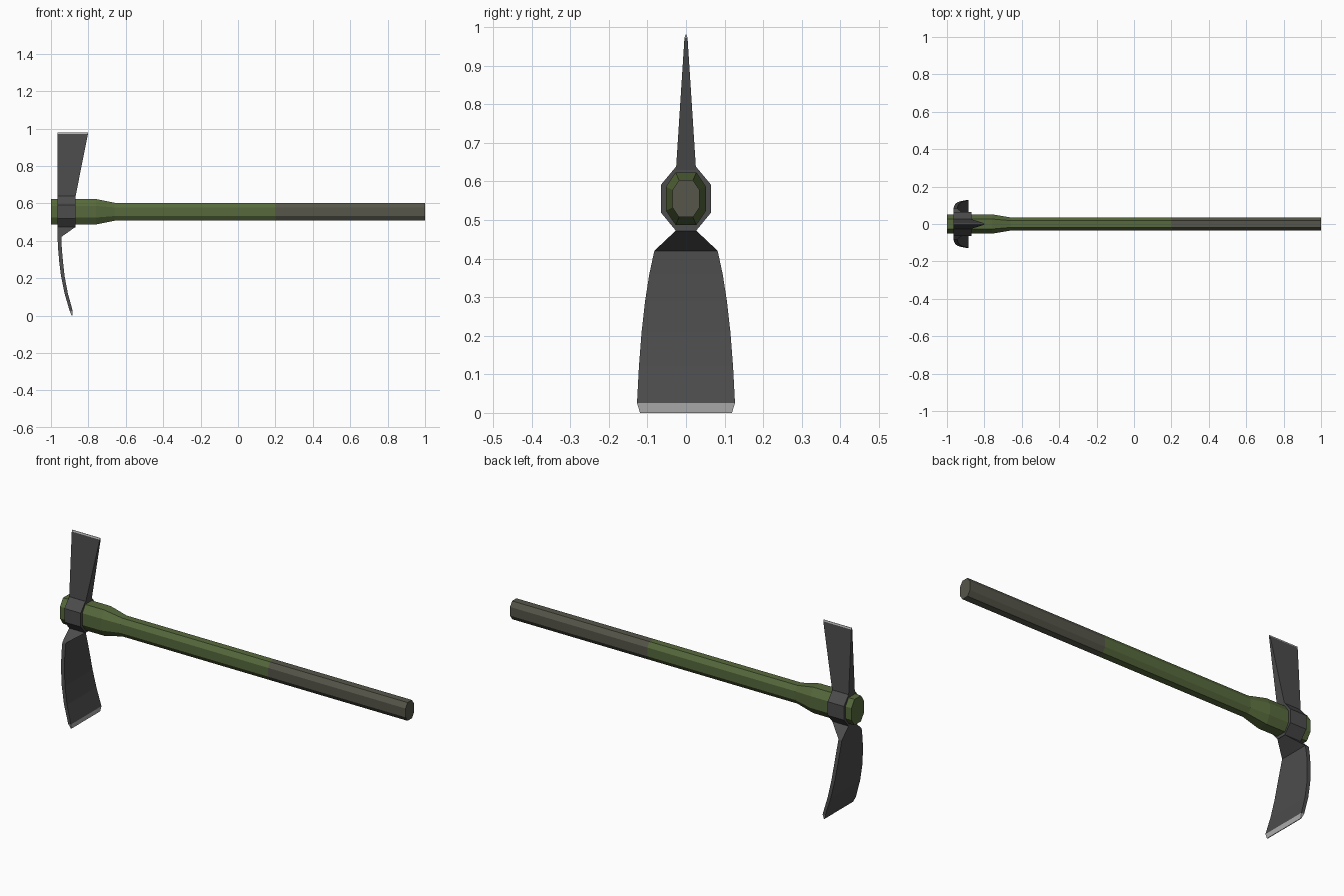
import bpy, bmesh
from mathutils import Vector

if "Cube" in bpy.data.objects:
    bpy.data.objects.remove(bpy.data.objects["Cube"])

def material(name, rgb):
    m = bpy.data.materials.new(name)
    m.diffuse_color = (*rgb, 1)
    m.use_nodes = True
    m.node_tree.nodes["Principled BSDF"].inputs["Base Color"].default_value = m.diffuse_color
    return m

GREEN = material("green paint", (0.095, 0.142, 0.045))
GRIP = material("grey brown grip", (0.092, 0.092, 0.068))
STEEL = material("dark steel", (0.072, 0.072, 0.072))
EDGE = material("sharpened edge", (0.42, 0.42, 0.42))

def loft(name, rings, mats, rule=None):
    """Skin a list of equal-length rings, cap both ends, colour faces by rule."""
    bm = bmesh.new()
    vs = [[bm.verts.new(p) for p in r] for r in rings]
    n = len(rings[0])
    for a, b in zip(vs, vs[1:]):
        for i in range(n):
            j = (i + 1) % n
            bm.faces.new((a[i], a[j], b[j], b[i]))
    bm.faces.new(vs[0][::-1])
    bm.faces.new(vs[-1])
    bmesh.ops.recalc_face_normals(bm, faces=bm.faces)
    bm.normal_update()
    if rule:
        for f in bm.faces:
            f.material_index = rule(f.calc_center_median(), f.normal)
    me = bpy.data.meshes.new(name)
    bm.to_mesh(me)
    bm.free()
    for m in mats:
        me.materials.append(m)
    ob = bpy.data.objects.new(name, me)
    bpy.context.collection.objects.link(ob)
    return ob

ZC = 0.555

def octagon(x, hy, hz, cy, cz):
    """Eight-sided ring across x: half sizes hy, hz and flat half widths cy, cz."""
    pts = [(cy, hz), (hy, cz), (hy, -cz), (cy, -hz)]
    pts += [(-y, z) for y, z in reversed(pts)]
    return [Vector((x, y, ZC + z)) for y, z in pts]

def rect(z, x0, x1, hy0, hy1=None):
    hy1 = hy0 if hy1 is None else hy1
    return [(x0, -hy0, z), (x1, -hy1, z), (x1, hy1, z), (x0, hy0, z)]

# handle: thick head end, taper, straight shaft with grip colour
thick = (0.052, 0.068, 0.027, 0.031)
thin = (0.035, 0.048, 0.018, 0.023)
loft("handle", [octagon(-1, *thick), octagon(-0.76, *thick), octagon(-0.66, *thin),
                octagon(0.2, *thin), octagon(1, *thin)],
     [GREEN, GRIP], lambda c, n: int(c.x > 0.2))

# steel collar around the handle
collar = (0.065, 0.083, 0.026, 0.036)
loft("head_collar", [octagon(-0.965, *collar), octagon(-0.87, *collar)], [STEEL])

# upright axe blade, thin at the top
loft("axe_blade", [rect(0.63, -0.965, -0.87, 0.026), rect(0.972, -0.965, -0.802, 0.004),
                   rect(0.98, -0.965, -0.80, 0.001)],
     [STEEL, EDGE], lambda c, n: int(c.z > 0.973))

# neck and curved hoe blade with a bevelled front edge
blade = [(0.473, -0.965, -0.87, 0.026), (0.42, -0.965, -0.945, 0.082),
         (0.36, -0.962, -0.942, 0.095), (0.29, -0.956, -0.936, 0.106),
         (0.21, -0.946, -0.927, 0.115), (0.12, -0.928, -0.910, 0.122),
         (0.025, -0.900, -0.884, 0.127), (0.0, -0.890, -0.886, 0.119)]
loft("hoe_blade", [rect(*b) for b in blade], [STEEL, EDGE],
     lambda c, n: int(c.z < 0.024 and n.x > -0.5))
